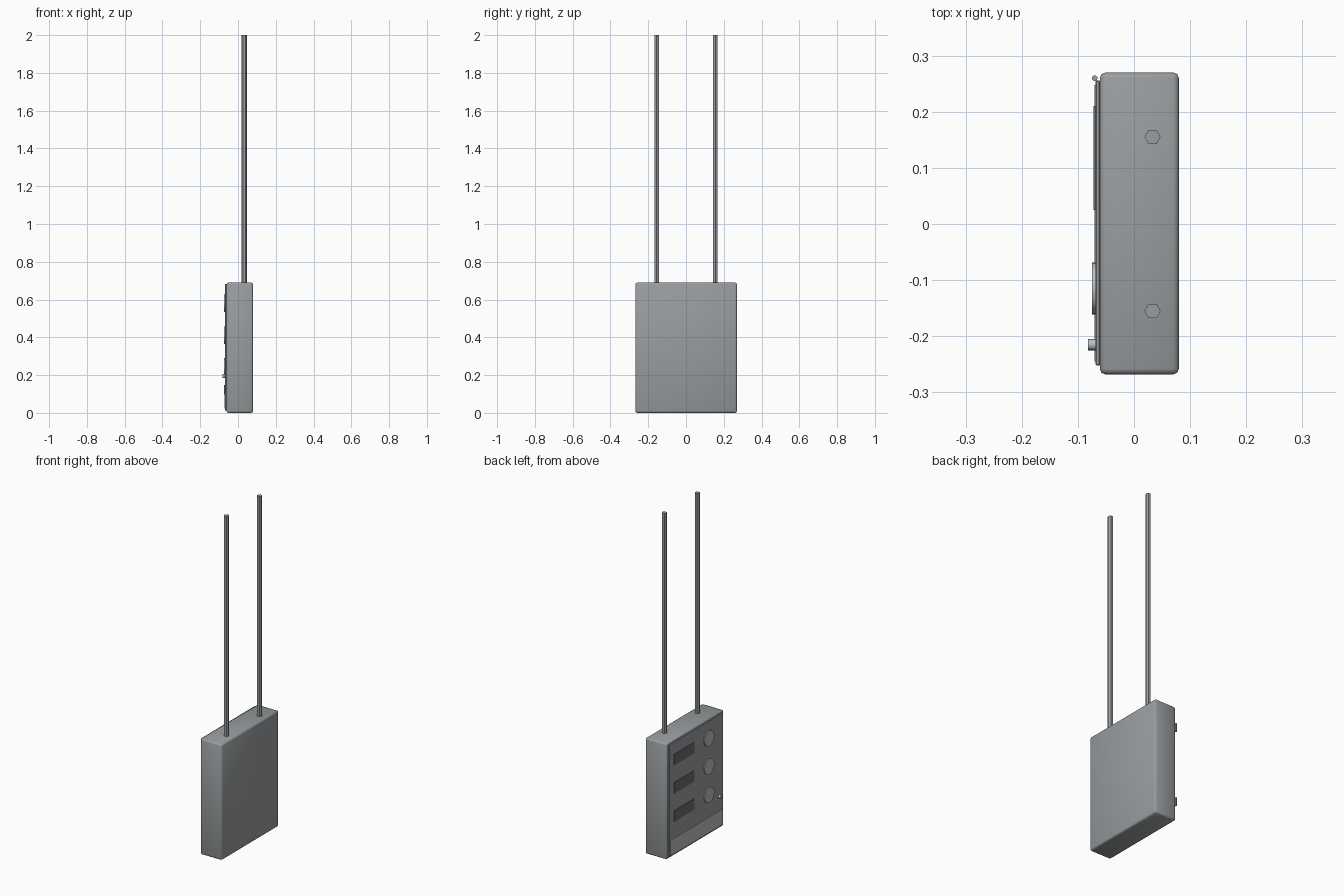
import bpy
from math import pi

cube = bpy.data.objects.get("Cube")
if cube:
    bpy.data.objects.remove(cube, do_unlink=True)


def material(name, color):
    m = bpy.data.materials.new(name)
    m.use_nodes = True
    m.diffuse_color = (*color, 1)
    m.node_tree.nodes["Principled BSDF"].inputs["Base Color"].default_value = (*color, 1)
    return m


grey = material("cabinet grey", (0.32, 0.34, 0.35))
dark = material("display dark grey", (0.15, 0.15, 0.16))
light = material("label light grey", (0.52, 0.52, 0.52))


def box(name, x, y, z, mat, bevel=0, segments=2):
    """Box from (min, max) ranges on each axis."""
    spans = (x, y, z)
    bpy.ops.mesh.primitive_cube_add(size=1, location=[(a + b) / 2 for a, b in spans])
    ob = bpy.context.object
    ob.name = name
    ob.scale = [b - a for a, b in spans]
    bpy.ops.object.transform_apply(location=False, rotation=False, scale=True)
    ob.data.materials.append(mat)
    if bevel:
        mod = ob.modifiers.new("rounded edges", "BEVEL")
        mod.width = bevel
        mod.segments = segments
    return ob


def rod(name, center, radius, length, mat, sides=24, along_x=False, turn=0):
    """Cylinder standing up, or lying along x."""
    rotation = (0, pi / 2, 0) if along_x else (0, 0, turn)
    bpy.ops.mesh.primitive_cylinder_add(vertices=sides, radius=radius, depth=length,
                                        location=center, rotation=rotation)
    ob = bpy.context.object
    ob.name = name
    ob.data.materials.append(mat)
    if sides > 6:
        bpy.ops.object.shade_smooth_by_angle()
    return ob


# Cabinet with softly rounded edges
box("cabinet", (-0.061, 0.08), (-0.268, 0.27), (0, 0.69), grey, 0.01)
bpy.ops.object.shade_smooth()

# Door, lower label band and latch knob
box("door", (-0.069, -0.06), (-0.252, 0.256), (0.012, 0.683), grey, 0.002, 1)
box("label_band", (-0.0705, -0.068), (-0.245, 0.248), (0.022, 0.11), light)
rod("latch_knob", (-0.074, -0.215, 0.195), 0.01, 0.016, light, 16, along_x=True)

# Three rows, each with a display window and a round meter
for i in range(3):
    z = 0.58 - i * 0.168
    box(f"display_{i + 1}", (-0.0725, -0.068), (0.025, 0.21), (z - 0.035, z + 0.03), dark)
    rod(f"meter_{i + 1}", (-0.071, -0.115, z), 0.046, 0.007, light, 32, along_x=True)

# Hinge pins
for name, z in (("lower_hinge", 0.122), ("upper_hinge", 0.573)):
    rod(name, (-0.07, 0.26, z), 0.005, 0.05, grey, 12)

# Hexagonal conduits rising from the top
for name, y in (("front_conduit", -0.155), ("back_conduit", 0.155)):
    rod(name, (0.033, y, 1.34), 0.0145, 1.32, grey, 6, turn=pi / 2)
